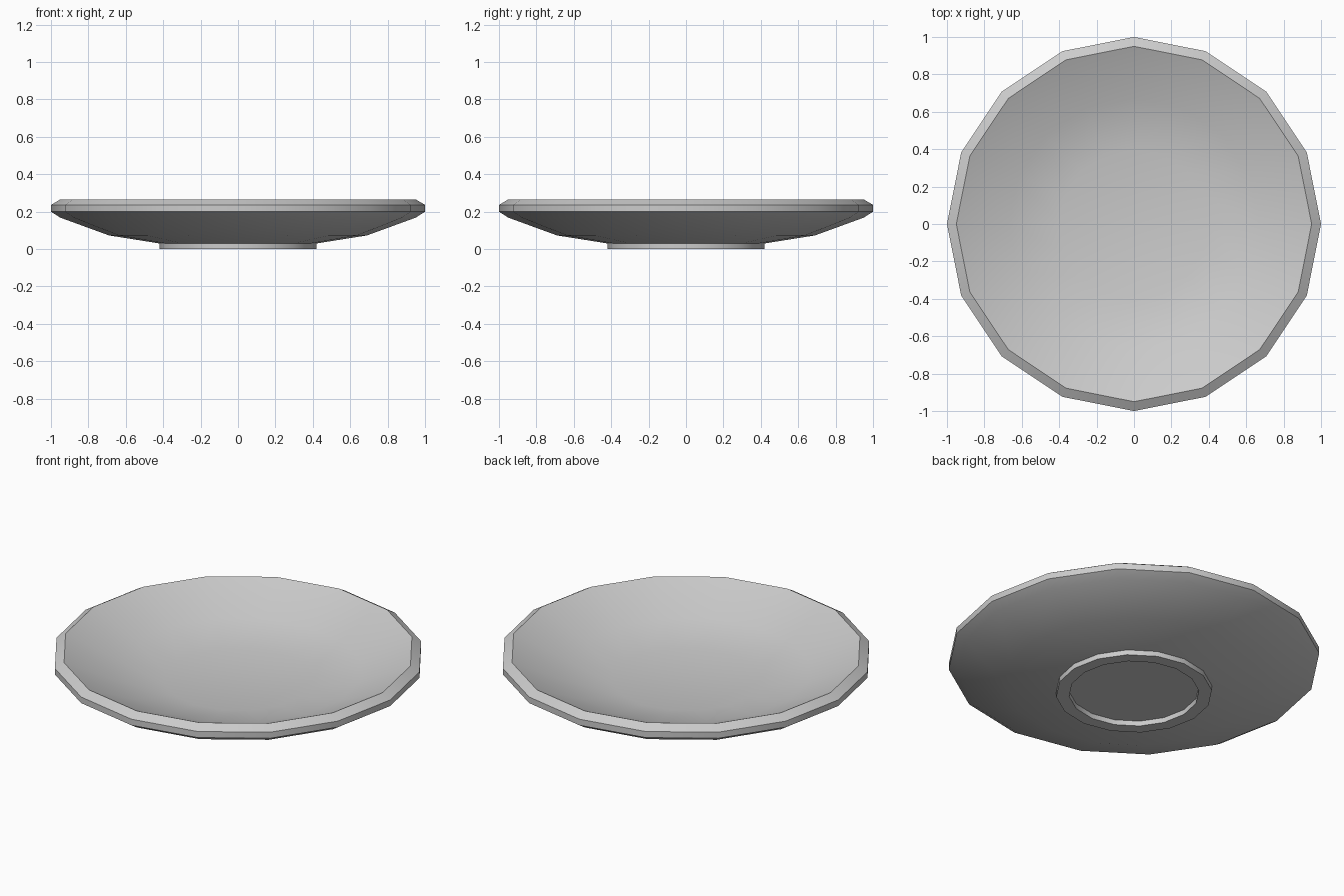
import bpy, bmesh
from math import cos, sin, pi, radians

SIDES = 16

old = bpy.data.objects.get("Cube")
if old:
    bpy.data.objects.remove(old, do_unlink=True)

# Plain grey glaze
grey = bpy.data.materials.new("grey_glaze")
grey.use_nodes = True
colour = (0.6, 0.6, 0.6, 1)
grey.diffuse_color = colour
grey.node_tree.nodes["Principled BSDF"].inputs["Base Color"].default_value = colour


def lathe(name, profile):
    """Spin a radius/height profile into a closed faceted body."""
    bm = bmesh.new()
    rings = []
    for r, z in profile:
        rings.append([bm.verts.new((r * cos(2 * pi * i / SIDES),
                                    r * sin(2 * pi * i / SIDES), z))
                      for i in range(SIDES)])
    for low, high in zip(rings, rings[1:]):
        for i in range(SIDES):
            j = (i + 1) % SIDES
            bm.faces.new((low[i], low[j], high[j], high[i]))
    bm.faces.new(rings[0][::-1])
    bm.faces.new(rings[-1])
    bmesh.ops.recalc_face_normals(bm, faces=bm.faces)
    mesh = bpy.data.meshes.new(name)
    bm.to_mesh(mesh)
    bm.free()
    mesh.materials.append(grey)
    obj = bpy.data.objects.new(name, mesh)
    bpy.context.collection.objects.link(obj)
    bpy.ops.object.select_all(action="DESELECT")
    obj.select_set(True)
    bpy.context.view_layer.objects.active = obj
    bpy.ops.object.shade_smooth_by_angle(angle=radians(30))


# Recessed base, foot ring, underside, bevelled rim and shallow bowl
lathe("plate", [
    (0.35, 0.03), (0.35, 0), (0.42, 0), (0.42, 0.03),
    (0.69, 0.073), (0.95, 0.168), (1, 0.2), (1, 0.236),
    (0.95, 0.266), (0.67, 0.143), (0.4, 0.09),
])
